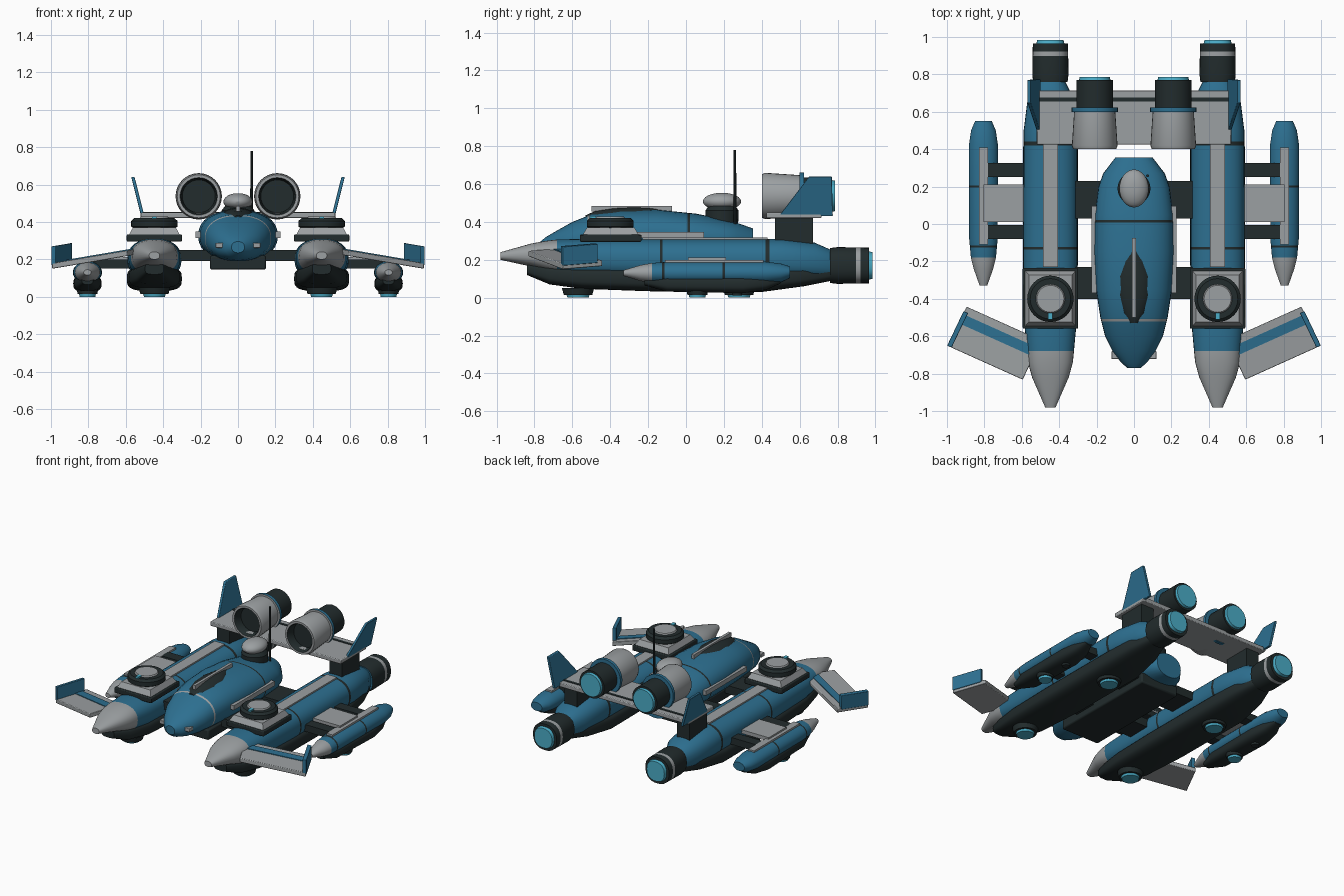
import bpy, bmesh, math
from mathutils import Vector

if "Cube" in bpy.data.objects:
    bpy.data.objects.remove(bpy.data.objects["Cube"], do_unlink=True)


def paint(name, rgb):
    m = bpy.data.materials.new(name)
    m.use_nodes = True
    m.diffuse_color = (*rgb, 1)
    m.node_tree.nodes["Principled BSDF"].inputs["Base Color"].default_value = (*rgb, 1)
    return m


BLUE = paint("hull blue", (.026, .16, .28))
GREY = paint("panel grey", (.33, .35, .36))
DARK = paint("dark metal", (.016, .025, .026))
CYAN = paint("thruster glow", (.07, .42, .58))


def finish(name, bm, mats, mirror, bevel=0):
    """Turn a bmesh into an object, with optional bevel and mirror across the middle."""
    bmesh.ops.recalc_face_normals(bm, faces=bm.faces)
    mesh = bpy.data.meshes.new(name)
    bm.to_mesh(mesh)
    bm.free()
    for m in mats:
        mesh.materials.append(m)
    mesh.shade_smooth()
    mesh.set_sharp_from_angle(angle=math.radians(32))
    obj = bpy.data.objects.new(name, mesh)
    bpy.context.collection.objects.link(obj)
    if bevel:
        mod = obj.modifiers.new("Bevel", "BEVEL")
        mod.width, mod.segments = bevel, 2
    if mirror:
        obj.modifiers.new("Mirror", "MIRROR")
    return obj


def skin(name, rings, colours, mirror):
    """Bridge a row of rings; each ring's colour fills the stretch after it."""
    bm = bmesh.new()
    mats = list(dict.fromkeys(colours))
    loops = [[bm.verts.new(p) for p in ring] for ring in rings]
    n = len(loops[0])
    for a, b, c in zip(loops, loops[1:], colours):
        for i in range(n):
            j = (i + 1) % n
            bm.faces.new((a[i], a[j], b[j], b[i])).material_index = mats.index(c)
    bm.faces.new(loops[0]).material_index = mats.index(colours[0])
    bm.faces.new(loops[-1]).material_index = mats.index(colours[-1])
    return finish(name, bm, mats, mirror)


def loft(name, cx, stations, bands=(), power=1, mirror=True, n=32):
    """Hull along y from (y, half width, centre z, half height, colour)."""
    rows = list(stations)
    for y, width, colour in bands:
        k = max(i for i, r in enumerate(rows) if r[0] <= y)
        a, b = rows[k], rows[k + 1]
        extra = []
        for yy, c in ((y - width / 2, colour), (y + width / 2, a[4])):
            t = (yy - a[0]) / (b[0] - a[0])
            extra.append(tuple(p + (q - p) * t for p, q in zip(a[:4], b[:4])) + (c,))
        rows[k + 1:k + 1] = extra

    def ring(y, w, z, h):
        pts = []
        for i in range(n):
            c, s = math.cos(math.tau * i / n), math.sin(math.tau * i / n)
            pts.append((cx + w * math.copysign(abs(c) ** power, c), y,
                        z + h * math.copysign(abs(s) ** power, s)))
        return pts
    return skin(name, [ring(*r[:4]) for r in rows], [r[4] for r in rows], mirror)


def spin(name, cx, cy, profile, mirror=True, n=32, stretch=1):
    """Upright turned part from (z, radius, colour)."""
    angles = [math.tau * i / n for i in range(n)]
    rings = [[(cx + r * math.cos(a), cy + stretch * r * math.sin(a), z) for a in angles]
             for z, r, c in profile]
    return skin(name, rings, [c for z, r, c in profile], mirror)


def prism(name, pts, vec, mat, mirror=True, taper=1, bevel=0):
    base = [Vector(p) for p in pts]
    mid = sum(base, Vector()) / len(base)
    bm = bmesh.new()
    low = [bm.verts.new(p) for p in base]
    top = [bm.verts.new(mid + (p - mid) * taper + Vector(vec)) for p in base]
    bm.faces.new(low)
    bm.faces.new(top)
    for i in range(len(low)):
        j = (i + 1) % len(low)
        bm.faces.new((low[i], low[j], top[j], top[i]))
    return finish(name, bm, [mat], mirror, bevel)


def box(name, x, y, z, mat, mirror=True, taper=1, bevel=0):
    pts = [(x[0], y[0], z[0]), (x[1], y[0], z[0]), (x[1], y[1], z[0]), (x[0], y[1], z[0])]
    return prism(name, pts, (0, 0, z[1] - z[0]), mat, mirror, taper, bevel)


# Side hulls with nose cone, tail nozzle and dark keel
HX, PX, EX = .447, .805, .21
loft("side_hull", HX, [
    (-.98, .028, .22, .02, GREY), (-.82, .098, .225, .06, GREY), (-.74, .12, .22, .08, GREY),
    (-.68, .126, .215, .092, BLUE), (-.55, .138, .205, .105, BLUE), (-.2, .145, .2, .11, BLUE),
    (.5, .143, .2, .11, BLUE), (.68, .12, .19, .1, BLUE), (.76, .08, .175, .08, BLUE),
    (.76, .092, .17, .092, DARK), (.8, .097, .17, .097, DARK), (.965, .094, .17, .094, DARK),
    (.965, .075, .17, .075, CYAN), (.985, .07, .17, .07, CYAN)],
    [(-.13, .014, DARK), (.43, .02, DARK), (.91, .025, GREY)], power=.85)
loft("hull_keel", HX, [
    (-.84, .05, .15, .03, DARK), (-.72, .1, .12, .05, DARK), (-.55, .135, .105, .058, DARK),
    (-.2, .147, .098, .064, DARK), (.4, .147, .095, .065, DARK),
    (.62, .12, .115, .055, DARK), (.77, .07, .135, .045, DARK)], power=.6)
box("hull_top_stripe", (HX - .04, HX + .04), (-.23, .43), (.3, .318), GREY)
for y in (-.57, .28):
    spin("hull_lift_thruster", HX, y, [(.05, .085, DARK), (.014, .075, DARK),
                                       (.014, .06, CYAN), (0, .056, CYAN)])

# Turrets on the side hulls
box("turret_plate", (HX - .148, HX + .148), (-.56, -.235), (.295, .333), DARK, bevel=.006)
box("turret_base", (HX - .135, HX + .135), (-.545, -.25), (.333, .37), GREY, taper=.85)
spin("turret_ring", HX, -.4, [(.365, .11, DARK), (.375, .124, DARK), (.405, .124, DARK),
                              (.42, .108, DARK), (.42, .078, GREY), (.428, .072, GREY)])
box("turret_marker", (HX - .012, HX + .012), (-.51, -.475), (.415, .43), CYAN)

# Outer pods with keels, top plates and mounts
loft("outer_pod", PX, [
    (-.33, .02, .13, .015, GREY), (-.24, .052, .13, .042, GREY), (-.18, .067, .13, .053, BLUE),
    (-.08, .076, .13, .06, BLUE), (.42, .078, .13, .06, BLUE), (.5, .066, .13, .05, BLUE),
    (.55, .045, .135, .03, BLUE)], [(-.12, .012, DARK), (.2, .012, DARK)])
loft("pod_keel", PX, [
    (-.22, .03, .09, .025, DARK), (-.1, .07, .075, .043, DARK), (.3, .076, .07, .046, DARK),
    (.42, .06, .08, .04, DARK), (.5, .03, .1, .025, DARK)], power=.7)
box("pod_top_plate", (PX - .024, PX + .024), (-.11, .41), (.18, .2), GREY)
box("pod_wing", (HX + .11, PX), (.01, .21), (.185, .212), GREY)
for y in (-.043, .288):
    box("pod_strut", (HX + .1, PX - .02), (y - .037, y + .037), (.15, .2), DARK)
spin("pod_lift_thruster", PX, .06, [(.04, .058, DARK), (.014, .052, DARK),
                                    (.014, .045, CYAN), (0, .042, CYAN)])
spin("pod_landing_stud", PX, .27, [(.04, .03, DARK), (.012, .025, DARK)])

# Drooping front wings with stripe and winglet
TIP, SPAN, CHORD = Vector((.995, -.652, 0)), Vector((-.4, -.18, 0)), Vector((-.1, .21, 0))


def wing_patch(u0, u1, v0, v1, lift):
    pts = [TIP + SPAN * u + CHORD * v for u, v in ((u0, v0), (u1, v0), (u1, v1), (u0, v1))]
    return [p + Vector((0, 0, .25 - .17 * (p.x - .58) + lift)) for p in pts]


prism("front_wing", wing_patch(0, 1, 0, 1, -.03), (0, 0, .03), GREY, bevel=.004)
prism("wing_root", wing_patch(.85, 1.15, .45, .98, -.028), (0, 0, .027), GREY)
prism("wing_stripe", wing_patch(.04, 1.1, .58, .81, 0), (0, 0, .005), BLUE)
prism("winglet", wing_patch(-.01, .05, 0, .88, -.01), (0, 0, .1), BLUE, bevel=.003)

# Central fuselage
loft("fuselage", 0, [
    (-.77, .035, .265, .03, BLUE), (-.74, .07, .265, .055, BLUE), (-.68, .115, .275, .08, BLUE),
    (-.6, .155, .295, .105, BLUE), (-.5, .18, .315, .125, BLUE), (-.35, .203, .325, .135, BLUE),
    (-.15, .213, .327, .137, BLUE), (.05, .21, .317, .127, BLUE), (.2, .19, .302, .112, BLUE),
    (.27, .165, .295, .1, BLUE), (.355, .1, .28, .085, BLUE)],
    [(-.515, .012, GREY), (.015, .012, DARK)], power=.88, mirror=False)
box("belly_slab", (-.15, .15), (-.55, .26), (.145, .22), DARK, mirror=False, bevel=.01)
box("fuselage_rail", (.2, .226), (-.37, .095), (.315, .348), GREY)
box("nose_light", (.06, .12), (-.722, -.68), (.262, .288), GREY, bevel=.003)
loft("canopy", 0, [(-.53, .02, .42, .015, DARK), (-.48, .06, .42, .037, DARK),
                   (-.38, .09, .42, .052, DARK), (-.28, .094, .42, .057, DARK),
                   (-.2, .07, .42, .054, DARK), (-.14, .02, .42, .047, DARK)], mirror=False)
box("canopy_spine", (-.01, .01), (-.5, -.075), (.455, .485), GREY, mirror=False)
for y0, y1 in ((.03, .23), (-.4, -.23)):
    box("cross_beam", (.1, HX - .1), (y0, y1), (.19, .25), DARK)

# Sensor dome and aerial
spin("dome_base", 0, .19, [(.38, .085, DARK), (.46, .088, DARK), (.485, .07, DARK)], mirror=False)
dome = [(.508 - .046 * math.cos(t * math.pi / 12), .078 * math.sin(t * math.pi / 12), GREY)
        for t in range(1, 12)]
spin("sensor_dome", 0, .19, dome, mirror=False, stretch=1.3)
spin("aerial", .073, .258, [(.38, .008, DARK), (.78, .007, DARK)], mirror=False, n=8)

# Rear wing, pylons and tail fins
box("rear_wing", (-.52, .52), (.425, .715), (.42, .45), GREY, mirror=False, bevel=.005)
box("rear_wing_stripe", (-.515, .515), (.655, .675), (.448, .453), DARK, mirror=False)
box("rear_pylon", (HX - .05, HX + .05), (.47, .67), (.25, .425), DARK)
prism("tail_fin", [(.5, .49, .43), (.5, .775, .43), (.553, .77, .64), (.553, .65, .64)],
      (.018, 0, 0), BLUE, bevel=.003)

# Upper engines with recessed intakes
ENGINE = [(.46, .088, DARK), (.408, .094, DARK), (.4, .1, GREY), (.4, .115, GREY),
          (.42, .122, GREY), (.6, .11, GREY), (.6, .124, BLUE), (.622, .124, BLUE),
          (.622, .098, DARK), (.77, .098, DARK), (.77, .084, CYAN), (.787, .08, CYAN)]
loft("upper_engine", EX, [(y, r, .537, r, c) for y, r, c in ENGINE])
